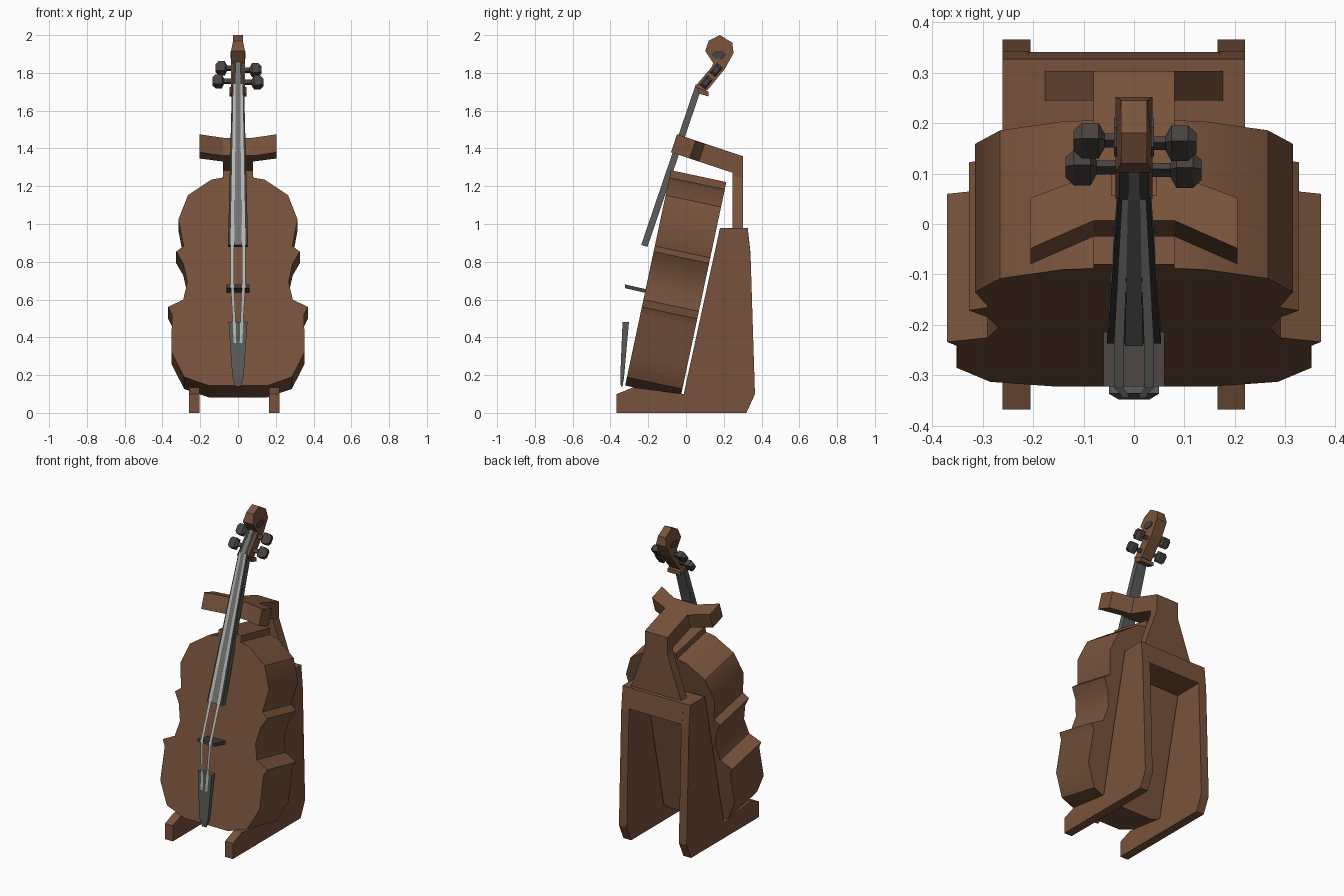
import bpy, bmesh, math
from mathutils import Vector

if "Cube" in bpy.data.objects:
    bpy.data.objects.remove(bpy.data.objects["Cube"], do_unlink=True)


def material(name, color):
    m = bpy.data.materials.new(name)
    m.use_nodes = True
    rgba = (*color, 1)
    m.diffuse_color = rgba
    m.node_tree.nodes["Principled BSDF"].inputs["Base Color"].default_value = rgba
    return m


wood = material("brown wood", (0.188, 0.086, 0.045))
grey = material("dark grey", (0.105, 0.108, 0.1))
ebony = material("ebony", (0.04, 0.042, 0.04))
peg_mat = material("peg brown grey", (0.065, 0.055, 0.05))
steel = material("string grey", (0.46, 0.46, 0.45))
mid_grey = material("middle grey", (0.17, 0.17, 0.165))

X, Y, Z = Vector((1, 0, 0)), Vector((0, 1, 0)), Vector((0, 0, 1))


def finish(name, bm, mat):
    bmesh.ops.recalc_face_normals(bm, faces=bm.faces)
    mesh = bpy.data.meshes.new(name)
    bm.to_mesh(mesh)
    bm.free()
    mesh.materials.append(mat)
    ob = bpy.data.objects.new(name, mesh)
    bpy.context.collection.objects.link(ob)
    return ob


def loft(name, rings, mat):
    """Closed solid through matching rings of points."""
    bm = bmesh.new()
    loops = [[bm.verts.new(p) for p in ring] for ring in rings]
    for a, b in zip(loops, loops[1:]):
        for i in range(len(a)):
            j = (i + 1) % len(a)
            bm.faces.new((a[i], a[j], b[j], b[i]))
    bm.faces.new(loops[0])
    bm.faces.new(loops[-1])
    return finish(name, bm, mat)


def prism(name, pts, origin, u, v, w, mat):
    """Outline in the u, v plane pushed along w."""
    ring = [Vector(origin) + u * a + v * b for a, b in pts]
    return loft(name, [ring, [p + w for p in ring]], mat)


def side_slab(name, pts, x0, x1, mat):
    return prism(name, pts, (x0, 0, 0), Y, Z, X * (x1 - x0), mat)


def mirrored(half):
    return half + [(-x, y) for x, y in reversed(half)]


def ribbon(name, stations, mat):
    """Flat strip through (x centre, half width, y, z) stations."""
    bm = bmesh.new()
    rows = [[bm.verts.new((x + s * h, y, z)) for s in (-1, 1)] for x, h, y, z in stations]
    for a, b in zip(rows, rows[1:]):
        bm.faces.new((a[0], a[1], b[1], b[0]))
    return finish(name, bm, mat)


# Instrument body, leaning back
tilt = math.radians(12)
up = Vector((0, math.sin(tilt), math.cos(tilt)))
back = Vector((0, math.cos(tilt), -math.sin(tilt)))
outline = [(0.155, 0), (0.285, 0.045), (0.352, 0.18), (0.35, 0.385), (0.37, 0.425),
           (0.29, 0.465), (0.268, 0.56), (0.29, 0.66), (0.327, 0.725), (0.288, 0.755),
           (0.315, 0.9), (0.265, 1.03), (0.14, 1.115), (0.05, 1.13)]
foot = (0, -0.322, 0.145)
body = prism("body", mirrored(outline), foot, X, up, back * 0.3, wood)
bpy.context.view_layer.objects.active = body
body.select_set(True)
bpy.ops.object.shade_smooth_by_angle(angle=math.radians(32))
body.select_set(False)
prism("neck_heel", mirrored([(0.08, 1.1), (0.08, 1.165)]), foot, X, up, back * 0.3, wood)

# Fingerboard: grey sides, dark playing face
n = Vector((0, -0.947, 0.321))
low, high = Vector((0, -0.237, 0.89)), Vector((0, 0.052, 1.74))


def board_ring(c, h):
    return [c - X * h, c + X * h, c + X * h - n * 0.035, c - X * h - n * 0.035]


board = loft("fingerboard", [board_ring(low, 0.053), board_ring(high, 0.032)], grey)
board.data.materials.append(ebony)
for f in board.data.polygons:
    if f.normal.dot(n) > 0.9:
        f.material_index = 1

# Strings from the pegbox over the bridge to the tailpiece
lo, hi = low + n * 0.005, high + n * 0.005
ribbon("string_bed", [(0, 0.018, lo.y, lo.z), (0, 0.012, hi.y, hi.z),
                      (0, 0.012, 0.138, 1.858)], mid_grey)
for side, label in ((-1, "right"), (1, "left")):
    ribbon(label + "_strings", [
        (side * 0.016, 0.007, -0.345, 0.37), (side * 0.02, 0.008, -0.336, 0.48),
        (side * 0.03, 0.009, -0.325, 0.672), (side * 0.03, 0.01, lo.y, lo.z),
        (side * 0.017, 0.007, hi.y, hi.z)], steel)

# Bridge and tailpiece
prism("bridge", [(-0.322, 0.68), (-0.322, 0.66), (-0.2, 0.632), (-0.2, 0.652)],
      (-0.06, 0, 0), Y, Z, X * 0.12, peg_mat)
tail = [(0.05, -0.336, -0.302, 0.48), (0.03, -0.348, -0.328, 0.19), (0.014, -0.345, -0.336, 0.14)]
loft("tailpiece", [[(-h, f, z), (h, f, z), (h, b, z), (-h, b, z)] for h, f, b, z in tail], grey)

# Pegbox and scroll
head = side_slab("pegbox_and_scroll", [
    (0.05, 1.73), (0.085, 1.695), (0.115, 1.71), (0.205, 1.82), (0.252, 1.905), (0.245, 1.96),
    (0.18, 2.0), (0.12, 1.97), (0.102, 1.915), (0.145, 1.85), (0.135, 1.83)], -0.037, 0.037, wood)
for v in head.data.vertices:
    if v.co.z > 1.94:
        v.co.x *= 0.7
side_slab("neck_collar", [(0.055, 1.725), (0.07, 1.69), (0.12, 1.675), (0.12, 1.7)],
          -0.046, 0.046, wood)
ribbon("pegbox_face", [(0, 0.03, 0.047, 1.74), (0, 0.03, 0.131, 1.833),
                       (0, 0.03, 0.141, 1.853)], ebony)
eye = [(0.172 + 0.038 * math.cos(a), 1.895 + 0.022 * math.sin(a))
       for a in (math.tau * i / 6 for i in range(6))]
for s in (-1, 1):
    side_slab("scroll_eye", eye, s * 0.034, s * 0.04, peg_mat)

# Pegs: flattened four-sided knobs on thin stems
along, across = Vector((0, 0.62, 0.78)), Vector((0, 0.78, -0.62))
knob = [(-0.085, 0.35), (-0.03, 0.35), (-0.018, 0.9), (0.015, 0.9), (0.032, 0.5)]
for side, reach, y, z in ((-1, 0.088, 0.165, 1.825), (1, 0.092, 0.16, 1.815),
                          (-1, 0.104, 0.112, 1.755), (1, 0.102, 0.107, 1.75)):
    rings = []
    for t, r in knob:
        c = Vector((side * (reach + t), y, z))
        rings.append([c + along * r * a * 0.036 + across * r * b * 0.022
                      for a, b in ((-1, -1), (1, -1), (1, 1), (-1, 1))])
    loft("tuning_peg", rings, peg_mat)

# Stand: two side panels joined by a top block
panel = [(-0.367, 0), (0.32, 0), (0.365, 0.1), (0.342, 0.83), (0.327, 0.98), (0.18, 0.98),
         (-0.012, 0.1), (-0.28, 0.135), (-0.367, 0.1)]
for x, label in ((-0.26, "right"), (0.165, "left")):
    side_slab(label + "_stand_panel", panel, x, x + 0.055, wood)
side_slab("stand_top", [(0.18, 0.979), (0.327, 0.979), (0.341, 0.85), (0.152, 0.85)],
          -0.21, 0.17, wood)

# Flared post and forked neck rest
prism("stand_post", mirrored([(0.18, 0.97), (0.08, 1.25), (0.08, 1.358)]),
      (0, 0.245, 0), X, Z, Y * 0.058, wood)
slope = Vector((0, -0.949, 0.316))
under = Vector((0, -0.316, -0.949)) * 0.1
fork = mirrored([(0.08, 0), (0.08, 0.215), (0.205, 0.265), (0.205, 0.37), (0.08, 0.312)])
prism("neck_rest", fork, (0, 0.303, 1.358), X, slope, under, wood)
